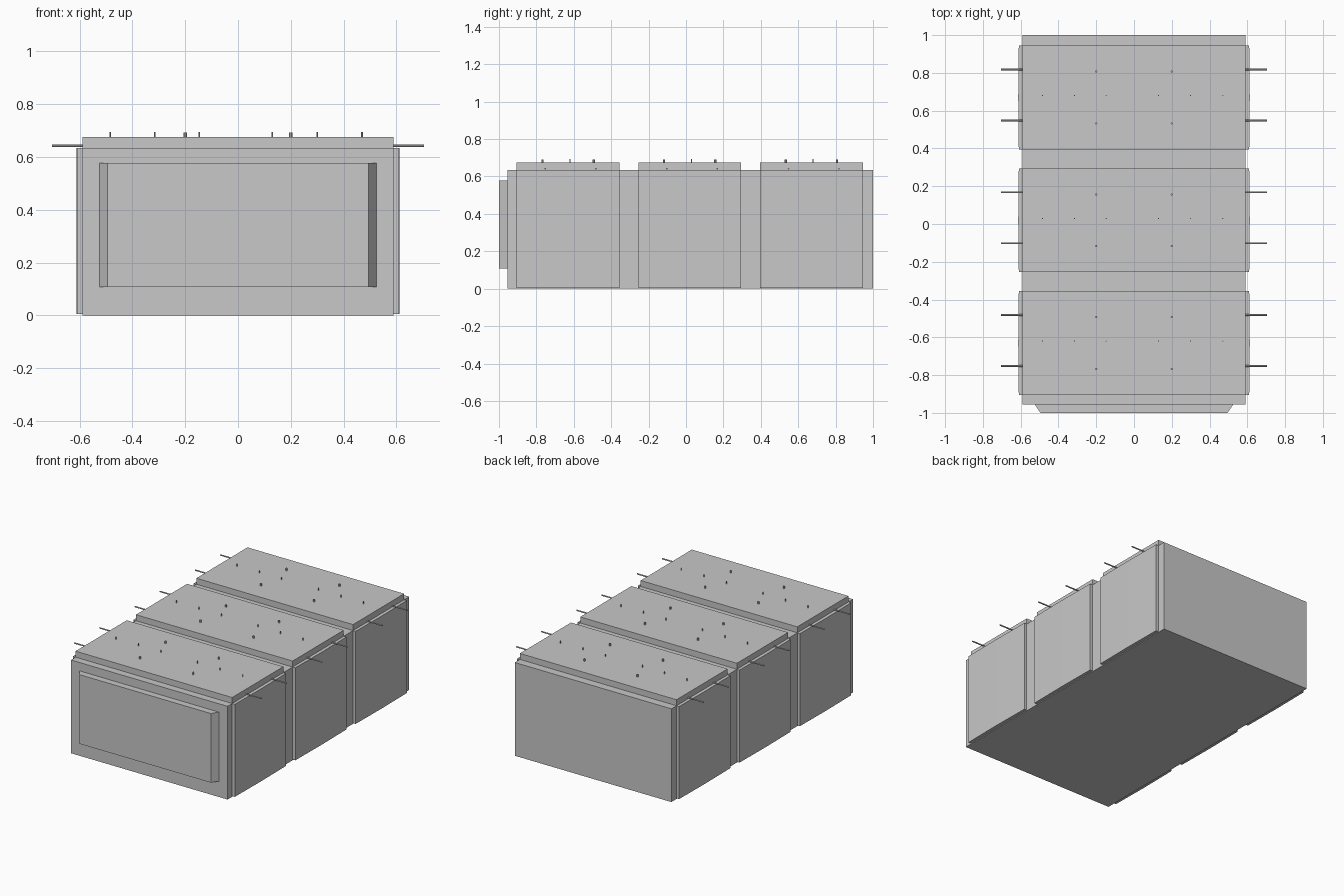
import bpy, bmesh, math
from mathutils import Matrix

if "Cube" in bpy.data.objects:
    bpy.data.objects.remove(bpy.data.objects["Cube"])

grey = bpy.data.materials.new("light_grey")
grey.diffuse_color = (0.58, 0.58, 0.58, 1)
grey.use_nodes = True
grey.node_tree.nodes["Principled BSDF"].inputs["Base Color"].default_value = grey.diffuse_color


def finish(name, bm):
    bmesh.ops.recalc_face_normals(bm, faces=bm.faces)
    me = bpy.data.meshes.new(name)
    bm.to_mesh(me)
    bm.free()
    me.materials.append(grey)
    ob = bpy.data.objects.new(name, me)
    bpy.context.collection.objects.link(ob)
    return ob


def prism(name, outline, z0, z1):
    """Extrude an xy outline from z0 up to z1."""
    bm = bmesh.new()
    face = bm.faces.new([bm.verts.new((x, y, z0)) for x, y in outline])
    up = bmesh.ops.extrude_face_region(bm, geom=[face])["geom"]
    bmesh.ops.translate(bm, vec=(0, 0, z1 - z0),
                        verts=[v for v in up if isinstance(v, bmesh.types.BMVert)])
    return finish(name, bm)


def box(name, x0, x1, y0, y1, z0, z1):
    return prism(name, [(x0, y0), (x1, y0), (x1, y1), (x0, y1)], z0, z1)


def rod(name, centre, radius, length, along_x=False):
    bm = bmesh.new()
    m = Matrix.Translation(centre)
    if along_x:
        m = m @ Matrix.Rotation(math.pi / 2, 4, 'Y')
    bmesh.ops.create_cone(bm, cap_ends=True, segments=8, radius1=radius,
                          radius2=radius, depth=length, matrix=m)
    return finish(name, bm)


# Main body and bevelled front plate
box("body", -0.59, 0.59, -0.955, 1.0, 0, 0.635)
prism("front_plate", [(-0.525, -0.955), (-0.495, -1.0), (0.495, -1.0), (0.525, -0.955)],
      0.107, 0.578)

for i, cy in enumerate((-0.63, 0.02, 0.67), 1):
    y0, y1 = cy - 0.275, cy + 0.275
    # Raised lid
    box(f"lid_{i}", -0.59, 0.59, y0, y1, 0.635, 0.676)
    for s, side in ((-1, "left"), (1, "right")):
        # Side panel with a faint ridge down the middle
        prism(f"side_panel_{side}_{i}",
              [(s * 0.59, y0), (s * 0.61, y0), (s * 0.613, cy), (s * 0.61, y1), (s * 0.59, y1)],
              0.005, 0.635)
        # Side rods and thick studs
        for k, dy in enumerate((-0.122, 0.148), 1):
            rod(f"side_rod_{side}_{i}_{k}", (s * 0.6425, cy + dy, 0.642), 0.0045, 0.125, True)
        for k, dy in enumerate((-0.137, 0.137), 1):
            rod(f"thick_stud_{side}_{i}_{k}", (s * 0.2, cy + dy, 0.683), 0.006, 0.018)
    # Row of thin studs
    for k, x in enumerate((-0.485, -0.315, -0.147, 0.13, 0.30, 0.47), 1):
        rod(f"thin_stud_{i}_{k}", (x, cy + 0.01, 0.684), 0.003, 0.02)
